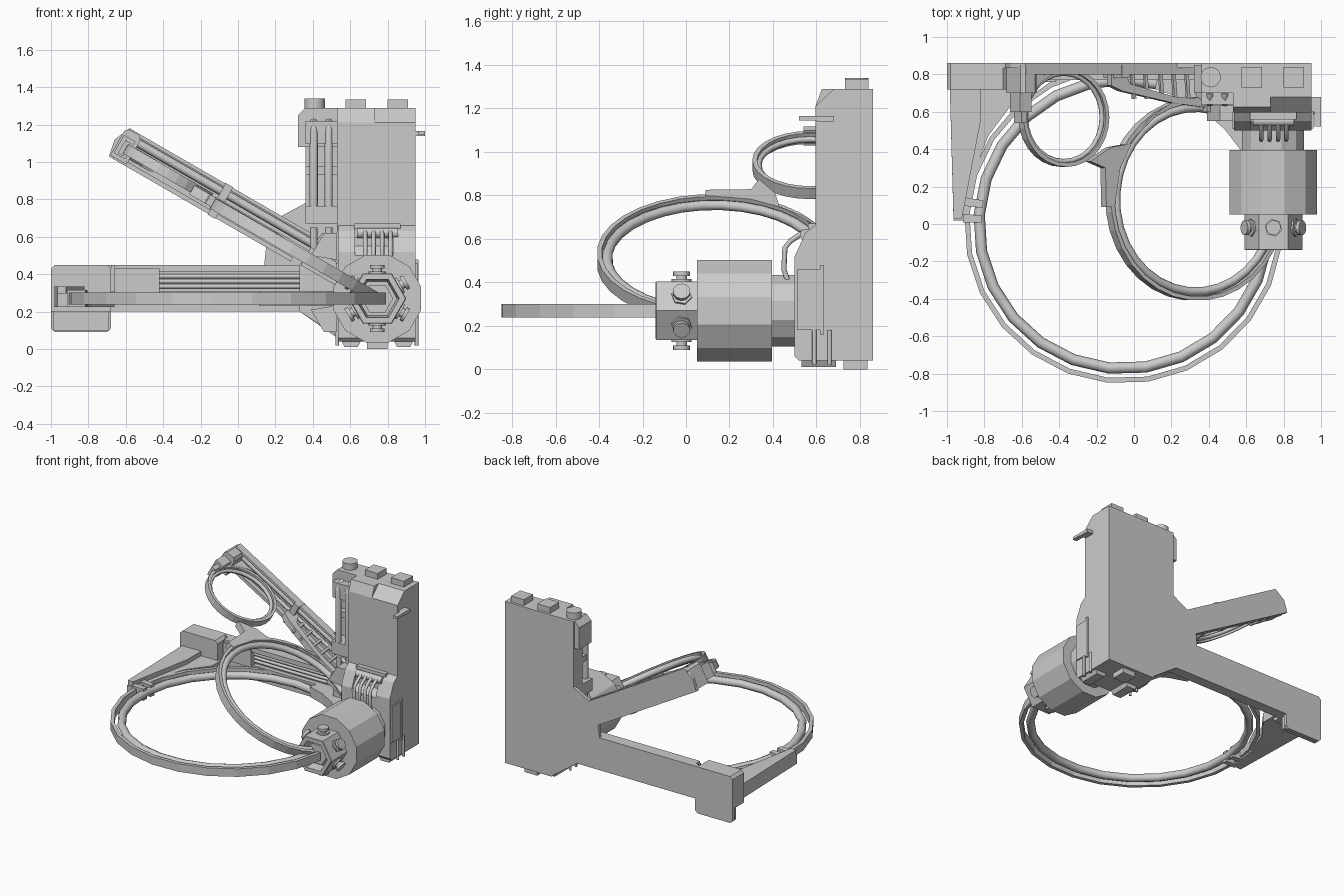
import bpy, bmesh
from math import sin, cos, pi, radians
from mathutils import Vector, Matrix

if "Cube" in bpy.data.objects:
    bpy.data.objects.remove(bpy.data.objects["Cube"])

TILT = Matrix.Translation((0.745, 0, 0.27)) @ Matrix.Rotation(radians(30), 4, 'Y')
S = 1 / cos(radians(30))


def lx(x):
    """World x of a point on the tilted plane -> local x."""
    return (x - 0.745) * S


def finish(name, bm, tilt=False, smooth=False):
    bmesh.ops.remove_doubles(bm, verts=bm.verts, dist=1e-5)
    bmesh.ops.recalc_face_normals(bm, faces=bm.faces)
    if tilt:
        bm.transform(TILT)
    me = bpy.data.meshes.new(name)
    if smooth:
        for f in bm.faces:
            f.smooth = len(f.verts) == 4
    bm.to_mesh(me)
    bm.free()
    ob = bpy.data.objects.new(name, me)
    bpy.context.collection.objects.link(ob)
    return ob


def prism(name, pts, axis, lo, hi, tilt=False):
    """Extrude a profile: axis y takes (x,z), x takes (y,z), z takes (x,y)."""
    place = {'x': lambda a, b, t: (t, a, b), 'y': lambda a, b, t: (a, t, b),
             'z': lambda a, b, t: (a, b, t)}[axis]
    bm = bmesh.new()
    va = [bm.verts.new(place(a, b, lo)) for a, b in pts]
    vb = [bm.verts.new(place(a, b, hi)) for a, b in pts]
    n = len(pts)
    bm.faces.new(va)
    bm.faces.new(vb)
    for i in range(n):
        bm.faces.new((va[i], va[(i + 1) % n], vb[(i + 1) % n], vb[i]))
    return finish(name, bm, tilt)


def box(name, x, y, z, tilt=False, c=0):
    pts = [(x[0], z[0]), (x[1], z[0]), (x[1], z[1] - c), (x[1] - c, z[1]),
           (x[0] + c, z[1]), (x[0], z[1] - c)]
    if not c:
        pts = [pts[0], pts[1], (x[1], z[1]), (x[0], z[1])]
    return prism(name, pts, 'y', y[0], y[1], tilt)


def pipe(name, pts, r, n=8, tilt=False):
    """Round pipe through a few points, mitred at the bends."""
    P = [Vector(p) for p in pts]
    bm = bmesh.new()
    rings = []
    d0 = (P[1] - P[0]).normalized()
    u = d0.orthogonal().normalized()
    for i, p in enumerate(P):
        d = (P[min(i + 1, len(P) - 1)] - P[max(i - 1, 0)]).normalized()
        u = (u - d * u.dot(d)).normalized()
        v = d.cross(u)
        rings.append([bm.verts.new(p + r * (u * cos(2 * pi * k / n) + v * sin(2 * pi * k / n)))
                      for k in range(n)])
    for a, b in zip(rings, rings[1:]):
        for k in range(n):
            bm.faces.new((a[k], a[(k + 1) % n], b[(k + 1) % n], b[k]))
    bm.faces.new(rings[0])
    bm.faces.new(rings[-1])
    return finish(name, bm, tilt, n != 4)


def arc(name, c, prof, a0, a1, n, tilt=False, smooth=False):
    """Sweep a closed (radius, z) profile around centre c."""
    bm = bmesh.new()
    rows = []
    for i in range(n + 1):
        a = radians(a0 + (a1 - a0) * i / n)
        rows.append([bm.verts.new((c[0] + r * cos(a), c[1] + r * sin(a), c[2] + z)) for r, z in prof])
    m = len(prof)
    for A, B in zip(rows, rows[1:]):
        for k in range(m):
            bm.faces.new((A[k], A[(k + 1) % m], B[(k + 1) % m], B[k]))
    if a1 - a0 < 360:
        bm.faces.new(rows[0])
        bm.faces.new(rows[-1])
    return finish(name, bm, tilt, smooth)


def rect(r0, r1, h):
    return [(r0, -h), (r1, -h), (r1, h), (r0, h)]


def circ(r, t, n=8):
    return [(r + t * cos(2 * pi * k / n), t * sin(2 * pi * k / n)) for k in range(n)]


def lathe_y(name, steps, n, rot):
    """Stepped solid about the hub axis; steps are (y, radius)."""
    bm = bmesh.new()
    rows = [[bm.verts.new((0.745 + r * cos(rot + 2 * pi * k / n), y, 0.27 + r * sin(rot + 2 * pi * k / n)))
             for k in range(n)] for y, r in steps]
    for A, B in zip(rows, rows[1:]):
        for k in range(n):
            bm.faces.new((A[k], A[(k + 1) % n], B[(k + 1) % n], B[k]))
    bm.faces.new(rows[0])
    bm.faces.new(rows[-1])
    return finish(name, bm)


# flat back plate: column, lower arm and diagonal arm in one outline
prism("back_plate", [(-1, .11), (-.98, .09), (-.7, .09), (-.68, .11), (-.68, .2), (.33, .2), (.53, .06),
      (.55, .04), (.95, .04), (.95, 1.29), (.36, 1.29), (.36, .78), (.23, .71), (-.58, 1.18), (-.66, 1.12),
      (-.69, 1.03), (.15, .545), (.14, .45), (-.98, .45), (-1, .43)], 'y', .835, .86)

# column in two halves with different top chamfers
for nm, xs, ch in (("column_left", (.53, .73), .03), ("column_right", (.73, .95), .085)):
    prism(nm, [(.595, .04), (.595, 1.21), (.595 + ch, 1.29), (.85, 1.29), (.85, .04)], 'x', *xs)
prism("column_gusset", [(.33, .2), (.53, .07), (.53, .62), (.45, .62), (.37, .5), (.33, .45)], 'y', .69, .85)
for nm, z0, z1 in (("upper_cheek", .5, .62), ("lower_cheek", .09, .21)):
    a, b = (z0, z1) if z0 > .3 else (z1, z0)
    prism(nm, [(.39, a), (.53, a - (b - a) * .2), (.53, b), (.46, b)], 'y', .55, .7)
prism("column_shoulder", [(.32, 1.08), (.53, 1.08), (.53, 1.29), (.36, 1.29), (.32, 1.25)], 'y', .70, .85)
box("shoulder_front", (.36, .53), (.64, .72), (1.1, 1.22))
box("pipe_recess_back", (.36, .53), (.75, .85), (.7, 1.1))
box("pipe_base", (.36, .53), (.63, .85), (.67, .765))
box("pipe_clip", (.36, .53), (.70, .76), (.93, .975))
for x in (.405, .485):
    pipe("column_pipe", [(x, .70, 1.21), (x, .66, 1.2), (x, .65, 1.16), (x, .65, .76)], .022)
    pipe("arm_fitting", [(x, .655, .5), (x, .655, .65)], .02)

# top buttons and underside feet
pipe("round_button", [(.41, .785, 1.28), (.41, .785, 1.34)], .054, 16)
for x in (.63, .855):
    box("square_button", (x - .055, x + .055), (.73, .84), (1.28, 1.335))
box("base_plug", (.69, .80), (.725, .835), (0, .05))
for x in (.605, .885):
    prism("foot", [(x - .055, .05), (x - .035, .01), (x + .035, .01), (x + .055, .05)], 'y', .53, .69)
    for y in (.59, .66):
        pipe("foot_pin", [(.955 if x > .7 else .53, y, .02), (.955 if x > .7 else .53, y, .18)], .01)

# side hook
box("hook_base", (.94, 1.0), (.6, .68), (1.14, 1.165))
box("hook_tip", (.965, 1.0), (.52, .61), (1.145, 1.165))

# hub housing with side panels and hose roller
prism("hub_housing", [(.5, .06), (.5, .5), (.545, .55), (.545, .6), (.6, .6), (.6, .65), (.69, .65), (.69, .04),
      (.52, .04)], 'x', .535, .95)
for x in (.535, .83):
    prism("housing_cheek", [(.5, .45), (.5, .52), (.55, .63), (.6, .665), (.68, .665), (.68, .45)],
          'x', x, x + (.09 if x < .6 else .12))
box("roller_lid", (.62, .87), (.56, .62), (.645, .67))
pipe("hose_roller", [(.635, .55, .62), (.855, .55, .62)], .027, 12)
for x in (.68, .725, .77, .815):
    pipe("hose", [(x, .54, .63), (x, .48, .59), (x, .455, .56), (x, .45, .46), (x, .47, .4)], .012)
for x in (.525, .945):
    box("side_panel", (x, x + .015), (.51, .63), (.18, .46))
    box("panel_rib", (x - .005, x + .02), (.615, .635), (.16, .48))

# hub drum, hex nose and bolts
lathe_y("hub_drum", [(.51, .17), (.395, .17), (.395, .242), (.05, .242)], 12, radians(15))
lathe_y("hub_nose", [(.06, .155), (-.135, .155), (-.14, .15), (-.14, .118), (-.07, .105)], 6, 0)
lathe_y("nose_inner", [(-.06, .085), (-.1, .085)], 6, 0)
for k in range(6):
    a = radians(30 + 60 * k)
    d = Vector((cos(a), 0, sin(a)))
    o = Vector((.745, -.02, .27))
    pipe("bolt_washer", [o + d * .12, o + d * .145], .048, 6)
    pipe("bolt_stem", [o + d * .14, o + d * .165], .025, 10)
    pipe("bolt_head", [o + d * .16, o + d * .18], .04, 10)

# large level ring
C = (-.055, 0, .27)
arc("large_ring_band", C, rect(.826, .853, .031), 30, 352, 22)
arc("large_ring_tube", C, circ(.774, .03), 30, 352, 22, smooth=True)
arc("large_ring_anchor", C, rect(.74, .86, .04), 32, 77, 4)

# lower arm: lips, rails, end block and wedge bracket
box("lower_arm_core", (-.68, .4), (.815, .84), (.2, .45))
box("lower_arm_top_lip", (-.66, .4), (.77, .84), (.415, .45))
box("lower_arm_bottom_lip", (-.68, .4), (.78, .84), (.2, .31))
box("lower_arm_block", (-.66, -.42), (.76, .84), (.3, .43))
for z in (.335, .362, .389):
    pipe("lower_rail", [(-.43, .805, z), (.38, .805, z)], .012)
box("end_block", (-1, -.68), (.72, .84), (.2, .45), c=.02)
box("end_block_foot", (-.99, -.69), (.80, .84), (.1, .21))
prism("wedge_bracket", [(-.985, .74), (-.965, .02), (-.90, .02), (-.86, .26), (-.78, .47), (-.66, .63),
      (-.66, .74)], 'z', .225, .30)
prism("wedge_ridge", [(-.985, .74), (-.965, .03), (-.92, .03), (-.82, .55), (-.82, .74)], 'z', .29, .335)
for a in (178, 172):
    arc("ring_clip", C, rect(.76, .86, .045), a - 1.5, a + 1.5, 1)

# tilted middle ring and small ring
M = (lx(.33), .13, 0)
arc("middle_ring_band", M, rect(.518, .54, .031), 65, 331, 24, True)
arc("middle_ring_tube", M, circ(.493, .024), 65, 331, 24, True, True)
N = (lx(-.385), .57, .02)
arc("small_ring_band", N, rect(.243, .265, .028), 0, 360, 28, True)
arc("small_ring_tube", N, circ(.236, .014), 0, 360, 28, True, True)
web = [(-.25, .335), (-.14, .41), (-.03, .43), (.06, .56), (.18, .645), (.33, .68), (.33, .655), (.2, .63),
       (.09, .57), (-.02, .45), (-.09, .3), (-.12, .09), (-.165, .09), (-.17, .3)]
prism("ring_web", [(lx(x), y) for x, y in web], 'z', -.02, .035, True)

# diagonal arm: lips, rods, tip clamp, cross clip and ladder truss
box("arm_top_lip", (-1.6, -.45), (.80, .84), (.108, .126), True)
box("arm_bottom_lip", (-1.6, -.5), (.80, .84), (-.06, -.035), True)
pipe("arm_rod", [(-1.55, .825, .08), (-.35, .825, .08)], .023, 8, True)
pipe("arm_thin_rod", [(-1.55, .82, .02), (-.4, .82, .02)], .014, 8, True)
box("tip_block", (-1.62, -1.52), (.70, .85), (-.05, .12), True, .02)
box("tip_jaw", (-1.61, -1.54), (.60, .71), (-.03, .08), True)
box("tip_finger", (-1.59, -1.555), (.54, .61), (-.02, .06), True)
prism("tip_wedge", [(-1.53, .70), (-1.44, .80), (-1.35, .85), (-1.53, .85)], 'z', -.02, .05, True)
box("cross_clip", (lx(-.13), lx(-.09)), (.78, .85), (-.065, .13), True)
prism("truss_beam", [(lx(x), y) for x, y in [(-.14, .83), (-.14, .74), (-.08, .71), (.2, .645), (.46, .61),
      (.46, .66), (.2, .68), (-.04, .75), (-.08, .83)]], 'z', -.01, .04, True)
for x in (-.01, .06, .14, .21, .28):
    pipe("truss_rung", [(lx(x), .67, .02), (lx(x - .012), .84, .02)], .013, 4, True)
box("arm_root", (lx(.36), lx(.55)), (.6, .84), (-.05, .06), True)
